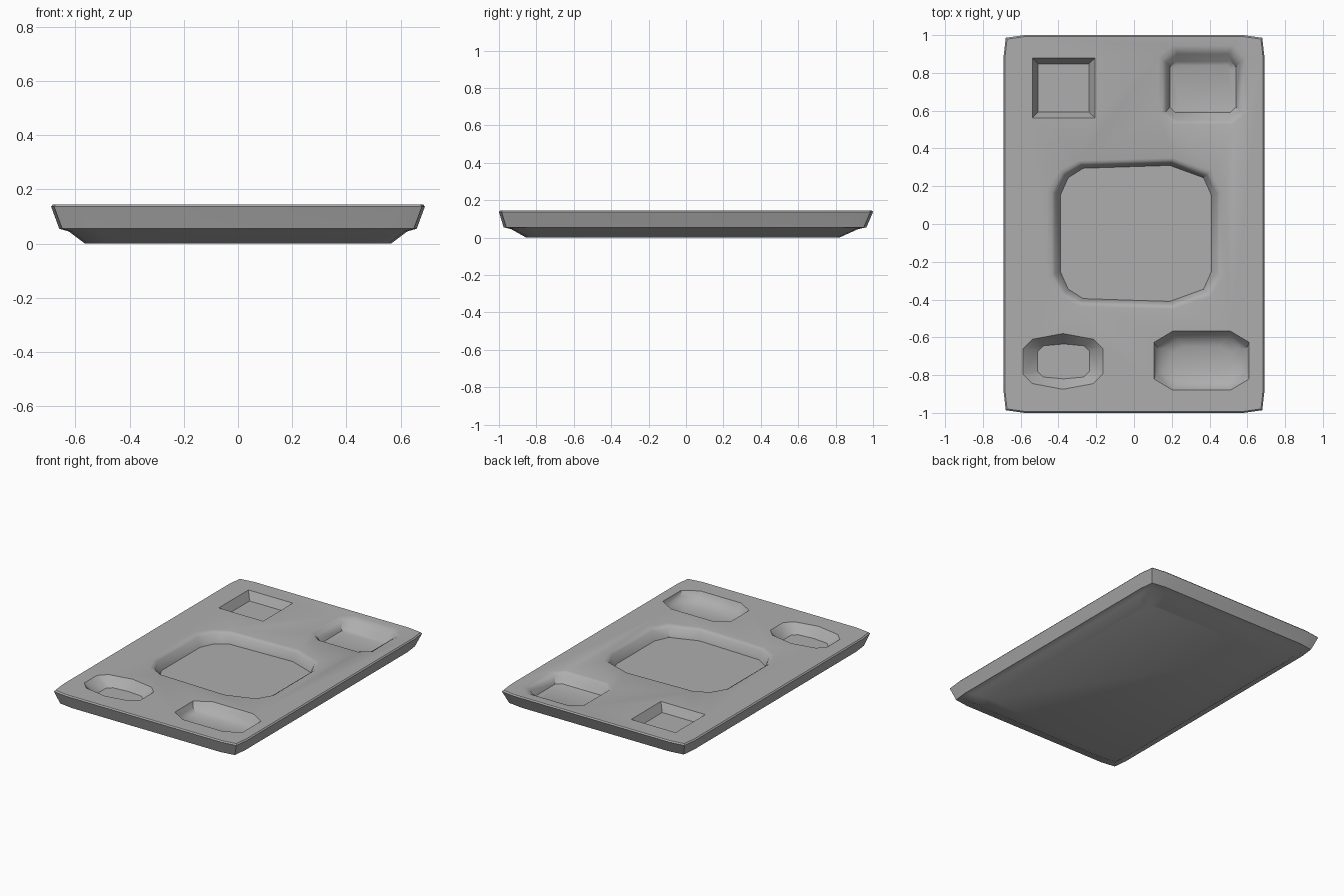
import bpy
import bmesh
import math

old = bpy.data.objects.get("Cube")
if old:
    bpy.data.objects.remove(old, do_unlink=True)

TOP = 0.145

# One plain grey material
COLOUR = (0.42, 0.42, 0.42, 1)
grey = bpy.data.materials.new("plain_grey")
grey.use_nodes = True
grey.diffuse_color = COLOUR
grey.node_tree.nodes["Principled BSDF"].inputs["Base Color"].default_value = COLOUR


def outline(x0, x1, y0, y1, cut_x=0, cut_y=0, corner=None, lean=0, peak=0):
    """Rectangle with cut corners.

    corner=(a, b) adds a middle point to each cut, lean moves the front and back
    edges sideways, peak adds a raised point in the middle of those edges.
    """
    cx, cy = (x0 + x1) / 2, (y0 + y1) / 2
    hx, hy = (x1 - x0) / 2, (y1 - y0) / 2
    points = []
    for sx, sy in ((1, 1), (-1, 1), (-1, -1), (1, -1)):
        edge_y = hy - (lean * 0.3 if sx < 0 else 0)
        part = [(sx * hx, hy - cut_y), (sx * (hx - cut_x) - lean, edge_y)]
        if corner:
            part.insert(1, (sx * (hx - corner[0]), hy - corner[1]))
        if not cut_x:
            part = part[1:]
        if sx * sy < 0:
            part.reverse()
        points += [(cx + x, cy + sy * y) for x, y in part]
        if peak and sx == sy:
            points.append((cx, cy + sy * (hy + peak)))
    return points


def loft(name, rings):
    """Solid through (height, outline) rings, listed from bottom to top."""
    bm = bmesh.new()
    loops = [[bm.verts.new((x, y, z)) for x, y in pts] for z, pts in rings]
    bm.faces.new(loops[0][::-1])
    bm.faces.new(loops[-1])
    for low, high in zip(loops, loops[1:]):
        for i in range(len(low)):
            j = (i + 1) % len(low)
            bm.faces.new((low[i], low[j], high[j], high[i]))
    bmesh.ops.recalc_face_normals(bm, faces=bm.faces)
    mesh = bpy.data.meshes.new(name)
    bm.to_mesh(mesh)
    bm.free()
    mesh.materials.append(grey)
    obj = bpy.data.objects.new(name, mesh)
    bpy.context.collection.objects.link(obj)
    return obj


def recess(name, rings):
    """Cutter from (depth, outline) rings, listed from the rim down."""
    rim = rings[0][1]
    levels = [(TOP - depth, pts) for depth, pts in rings[::-1]]
    cutter = loft(name, levels + [(TOP + 0.1, rim)])
    cutter.hide_render = True
    return cutter


def body_ring(hx, y0, y1):
    return outline(-hx, hx, y0, y1, 0.11, 0.11, (0.011, 0.014))


def plate_ring(in_x, in_y):
    """Outline of the main recess, moved inwards from its rim."""
    return outline(-0.46 + in_x, 0.48 - in_x, -0.45 + in_y, 0.35 - in_y,
                   0.22 - in_x * 0.7, 0.17 - in_y * 0.3,
                   (0.07 - in_x * 0.4, 0.065), lean=0.05)


# Tray body: flared side, narrow ledge underneath, sloping foot
tray = loft("tray", [
    (0, body_ring(0.565, -0.855, 0.82)),
    (0.045, body_ring(0.625, -0.935, 0.92)),
    (0.055, body_ring(0.66, -0.975, 0.965)),
    (0.137, body_ring(0.69, -1, 1)),
    (TOP, body_ring(0.683, -0.993, 0.993)),
])

# Recesses in the top
cutters = [
    recess("main_plate_recess", [
        (0, plate_ring(0, 0)),
        (0.003, plate_ring(0.025, 0.012)),
        (0.014, plate_ring(0.042, 0.024)),
        (0.07, plate_ring(0.07, 0.04)),
    ]),
    recess("square_recess", [
        (0, outline(-0.537, -0.207, 0.562, 0.878)),
        (0.055, outline(-0.508, -0.238, 0.592, 0.848)),
    ]),
    recess("deep_rounded_recess", [
        (0, outline(0.13, 0.6, 0.53, 0.945, 0.075, 0.06)),
        (0.004, outline(0.15, 0.585, 0.537, 0.925, 0.07, 0.055)),
        (0.02, outline(0.17, 0.56, 0.55, 0.9, 0.06, 0.045)),
        (0.062, outline(0.19, 0.54, 0.59, 0.86, 0.03, 0.03)),
        (0.07, outline(0.21, 0.52, 0.63, 0.84, 0.03, 0.03)),
    ]),
    recess("small_cup_recess", [
        (0, outline(-0.587, -0.165, -0.845, -0.61, 0.05, 0.05, peak=0.03)),
        (0.06, outline(-0.51, -0.235, -0.81, -0.645, 0.03, 0.03, peak=0.01)),
    ]),
    recess("long_bowl_recess", [
        (0, outline(0.105, 0.61, -0.88, -0.567, 0.1, 0.06)),
        (0.03, outline(0.12, 0.6, -0.865, -0.59, 0.09, 0.06)),
        (0.055, outline(0.15, 0.57, -0.83, -0.61, 0.08, 0.05)),
        (0.07, outline(0.21, 0.51, -0.78, -0.65, 0.06, 0.03)),
    ]),
]

bpy.context.view_layer.objects.active = tray
for cutter in cutters:
    cut = tray.modifiers.new(cutter.name, "BOOLEAN")
    cut.operation = "DIFFERENCE"
    cut.solver = "EXACT"
    cut.object = cutter
    bpy.ops.object.modifier_apply(modifier=cut.name)
for cutter in cutters:
    bpy.data.objects.remove(cutter, do_unlink=True)

# Soft shading with crisp rims
bpy.ops.object.select_all(action="DESELECT")
tray.select_set(True)
bpy.ops.object.shade_smooth_by_angle(angle=math.radians(34))
